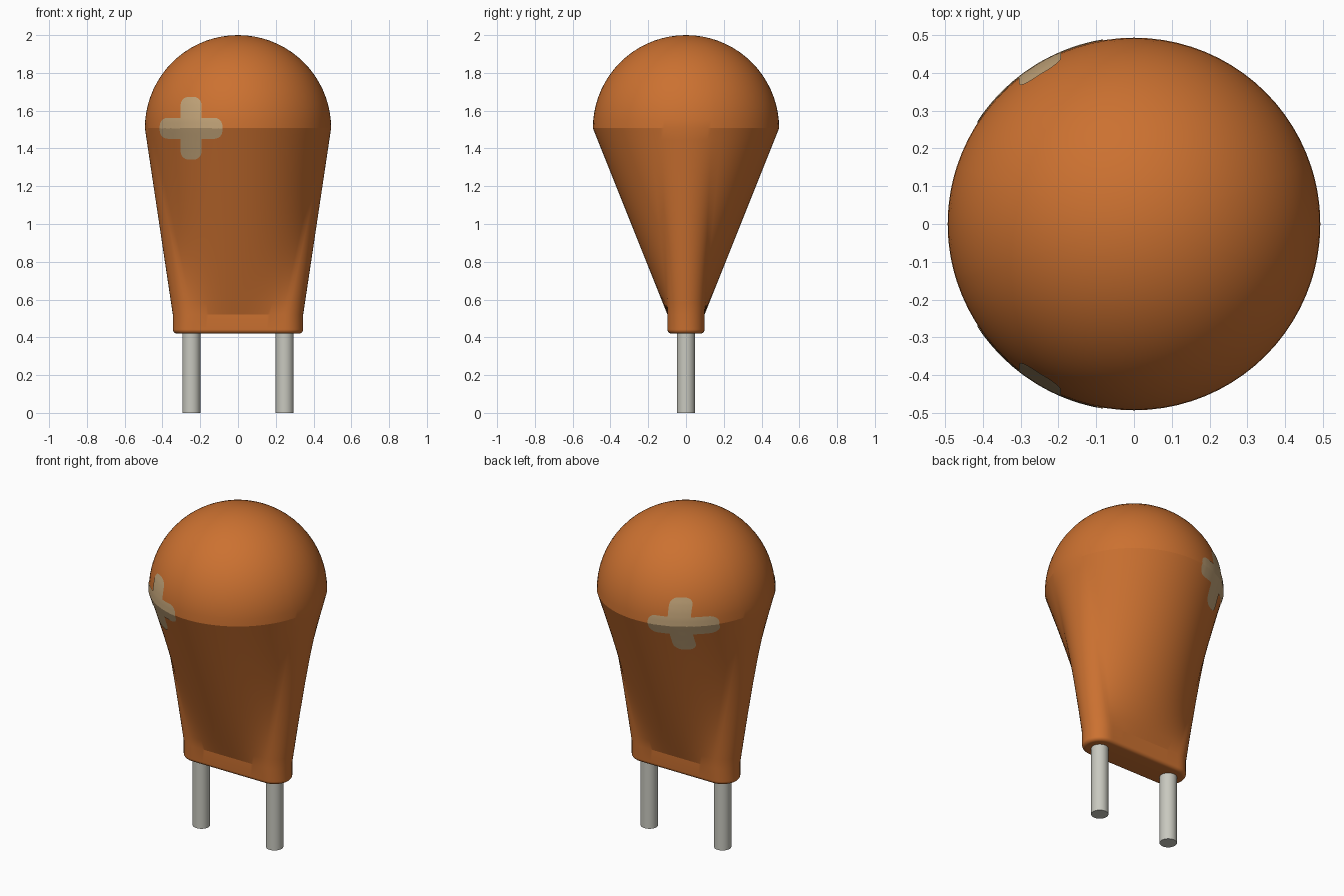
import bpy, bmesh, math
from mathutils import Vector
from mathutils.bvhtree import BVHTree

cube = bpy.data.objects.get("Cube")
if cube:
    bpy.data.objects.remove(cube, do_unlink=True)

R, EQUATOR = 0.493, 1.507            # dome radius and centre height
NECK, BOTTOM, FILLET = 0.52, 0.42, 0.022
HALF_EDGE, END_R = 0.247, 0.098      # base outline: straight half length, end radius
FAN = math.radians(18)               # dome angle that meets each quarter end
ARC_N, EDGE_N = 8, 16


def material(name, color):
    m = bpy.data.materials.new(name)
    m.use_nodes = True
    m.diffuse_color = (*color, 1)
    m.node_tree.nodes["Principled BSDF"].inputs["Base Color"].default_value = (*color, 1)
    return m


ORANGE = material("orange", (0.60, 0.165, 0.03))
TAN = material("tan", (0.54, 0.37, 0.19))
METAL = material("pale metal", (0.58, 0.58, 0.52))


def finish(bm, name, mat, angle):
    bmesh.ops.recalc_face_normals(bm, faces=bm.faces)
    me = bpy.data.meshes.new(name)
    bm.to_mesh(me)
    bm.free()
    me.materials.append(mat)
    ob = bpy.data.objects.new(name, me)
    bpy.context.collection.objects.link(ob)
    bpy.ops.object.select_all(action='DESELECT')
    ob.select_set(True)
    bpy.context.view_layer.objects.active = ob
    bpy.ops.object.shade_smooth_by_angle(angle=math.radians(angle))
    return ob


# Matching points of the base outline and the dome circle, one quarter then mirrored
def quarter():
    pts = []
    for i in range(ARC_N):
        t = i / ARC_N
        pts.append((HALF_EDGE, t * math.pi / 2, t * FAN))
    for i in range(EDGE_N + 1):
        t = i / EDGE_N
        pts.append((HALF_EDGE * (1 - t), math.pi / 2, FAN + t * (math.pi / 2 - FAN)))
    return pts


q = quarter()
half = q + [(-c, math.pi - a, math.pi - d) for c, a, d in q[-2::-1]]
outline = half + [(-c, a + math.pi, d + math.pi) for c, a, d in half[1:-1]]


def base_ring(inset, z):
    r = END_R - inset
    return [Vector((c + r * math.cos(a), r * math.sin(a), z)) for c, a, d in outline]


def dome_ring(lat):
    r = R * math.cos(lat)
    return [Vector((r * math.cos(d), r * math.sin(d), EQUATOR + R * math.sin(lat)))
            for c, a, d in outline]


# Body: filleted base, straight loft up to the circle, hemispherical dome
rings = []
for i in range(9):
    a = i / 8 * math.pi / 2
    rings.append(base_ring(FILLET * (1 - math.sin(a)), BOTTOM + FILLET * (1 - math.cos(a))))
low, high = base_ring(0, NECK), dome_ring(0)
rings += [[p.lerp(s, i / 16) for p, s in zip(low, high)] for i in range(17)]
rings += [dome_ring(i / 18 * math.pi / 2) for i in range(1, 18)]

bm = bmesh.new()
loops = [[bm.verts.new(p) for p in ring] for ring in rings]
n = len(outline)
for a, b in zip(loops, loops[1:]):
    for i in range(n):
        j = (i + 1) % n
        bm.faces.new((a[i], a[j], b[j], b[i]))
bm.faces.new(loops[0][::-1])
tip = bm.verts.new((0, 0, EQUATOR + R))
for i in range(n):
    bm.faces.new((loops[-1][i], loops[-1][(i + 1) % n], tip))
bmesh.ops.recalc_face_normals(bm, faces=bm.faces)
surface = BVHTree.FromBMesh(bm)
finish(bm, "body", ORANGE, 14)

# Metal pins
for side, name in ((1, "left_pin"), (-1, "right_pin")):
    bm = bmesh.new()
    bmesh.ops.create_cone(bm, cap_ends=True, segments=32, radius1=0.048, radius2=0.048, depth=0.44)
    bmesh.ops.translate(bm, verts=bm.verts, vec=(side * 0.247, 0, 0.22))
    finish(bm, name, METAL, 30)

# Cross plates: flat cross with rounded arms, pressed onto the body
ARM, WIDE, ROUND = 0.165, 0.055, 0.042


def add_strip(bm, stations, turn):
    rows = []
    for s, w in stations:
        row = []
        for k in range(9):
            u, v = s, w * (k / 4 - 1)
            for _ in range(turn):
                u, v = -v, u
            row.append(bm.verts.new((u, 0, v)))
        rows.append(row)
    for a, b in zip(rows, rows[1:]):
        for k in range(8):
            bm.faces.new((a[k], a[k + 1], b[k + 1], b[k]))


arm = [(WIDE + (ARM - ROUND - WIDE) * i / 4, WIDE) for i in range(4)]
for i in range(7):
    a = i / 6 * math.pi / 2
    arm.append((ARM - ROUND + ROUND * math.sin(a), WIDE - ROUND + ROUND * math.cos(a)))

for face, name in ((-1, "front_cross"), (1, "back_cross")):
    bm = bmesh.new()
    add_strip(bm, [(WIDE * (k / 4 - 1), WIDE) for k in range(9)], 0)
    for turn in range(4):
        add_strip(bm, arm, turn)
    bmesh.ops.remove_doubles(bm, verts=bm.verts, dist=0.0005)
    for v in bm.verts:
        x, z = v.co.x - 0.247, v.co.z + EQUATOR
        hit, normal, _, _ = surface.ray_cast(Vector((x, face * 2, z)), Vector((0, -face, 0)))
        v.co = hit + normal * 0.003
    finish(bm, name, TAN, 14)
